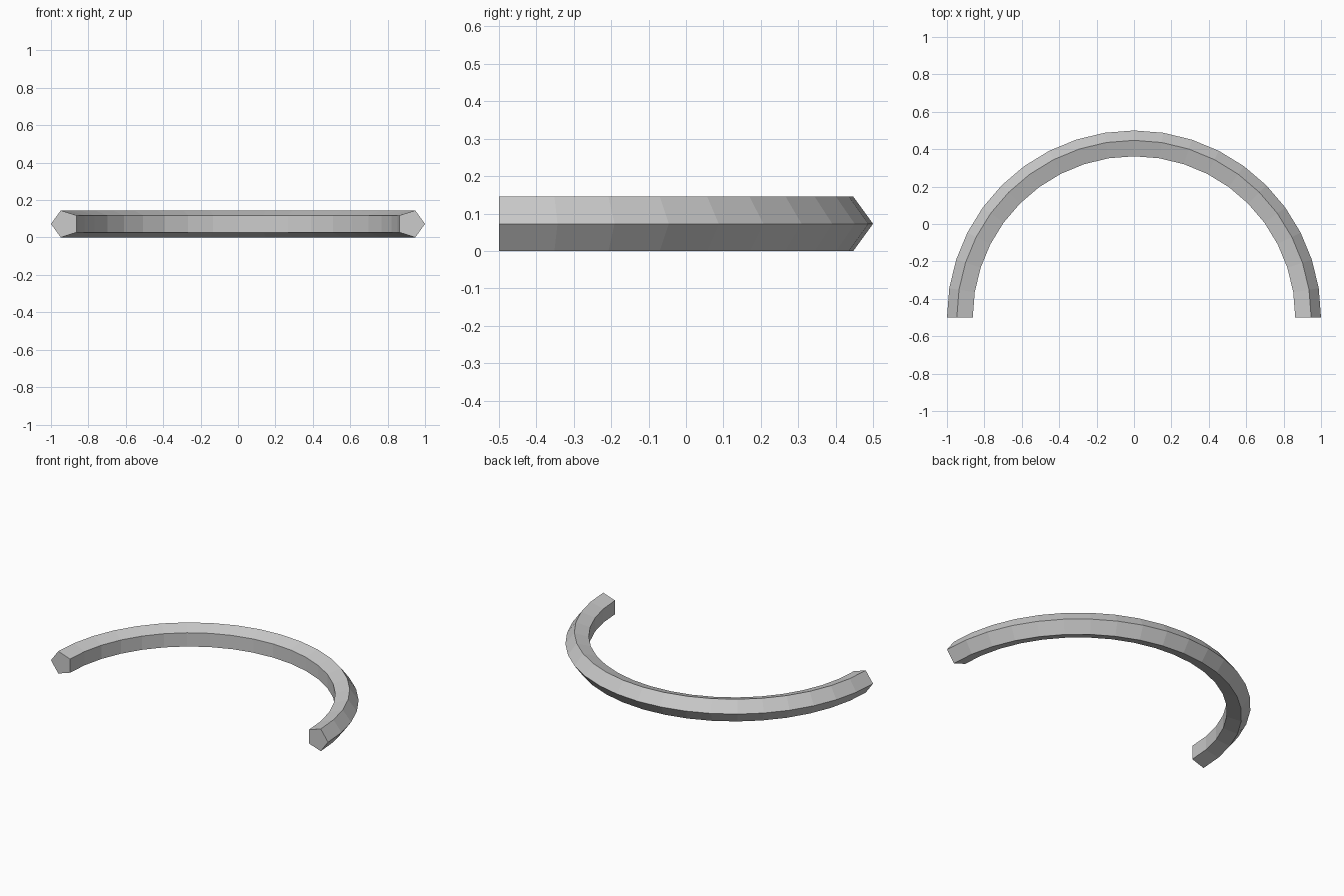
import bpy, bmesh
from math import sin, cos, pi, radians

if "Cube" in bpy.data.objects:
    bpy.data.objects.remove(bpy.data.objects["Cube"])

SEGMENTS = 20      # steps along the half circle
SIDES = 5          # pentagonal section, point facing outward
r = 0.0762         # section radius
R = 1.0 - r        # path radius
zc = r * sin(radians(72))

bm = bmesh.new()

# Pentagon rings swept along the half circle
rings = []
for i in range(SEGMENTS + 1):
    a = pi * i / SEGMENTS
    ring = []
    for j in range(SIDES):
        t = 2 * pi * j / SIDES
        d = R + r * cos(t)
        ring.append(bm.verts.new((d * cos(a), d * sin(a) - 0.5, zc + r * sin(t))))
    rings.append(ring)

# Side walls
for p, q in zip(rings, rings[1:]):
    for j in range(SIDES):
        k = (j + 1) % SIDES
        bm.faces.new((p[j], q[j], q[k], p[k]))

# End caps
bm.faces.new(rings[0])
bm.faces.new(rings[-1][::-1])
bmesh.ops.recalc_face_normals(bm, faces=bm.faces[:])

mesh = bpy.data.meshes.new("half_ring")
bm.to_mesh(mesh)
bm.free()
bpy.context.collection.objects.link(bpy.data.objects.new("half_ring", mesh))
